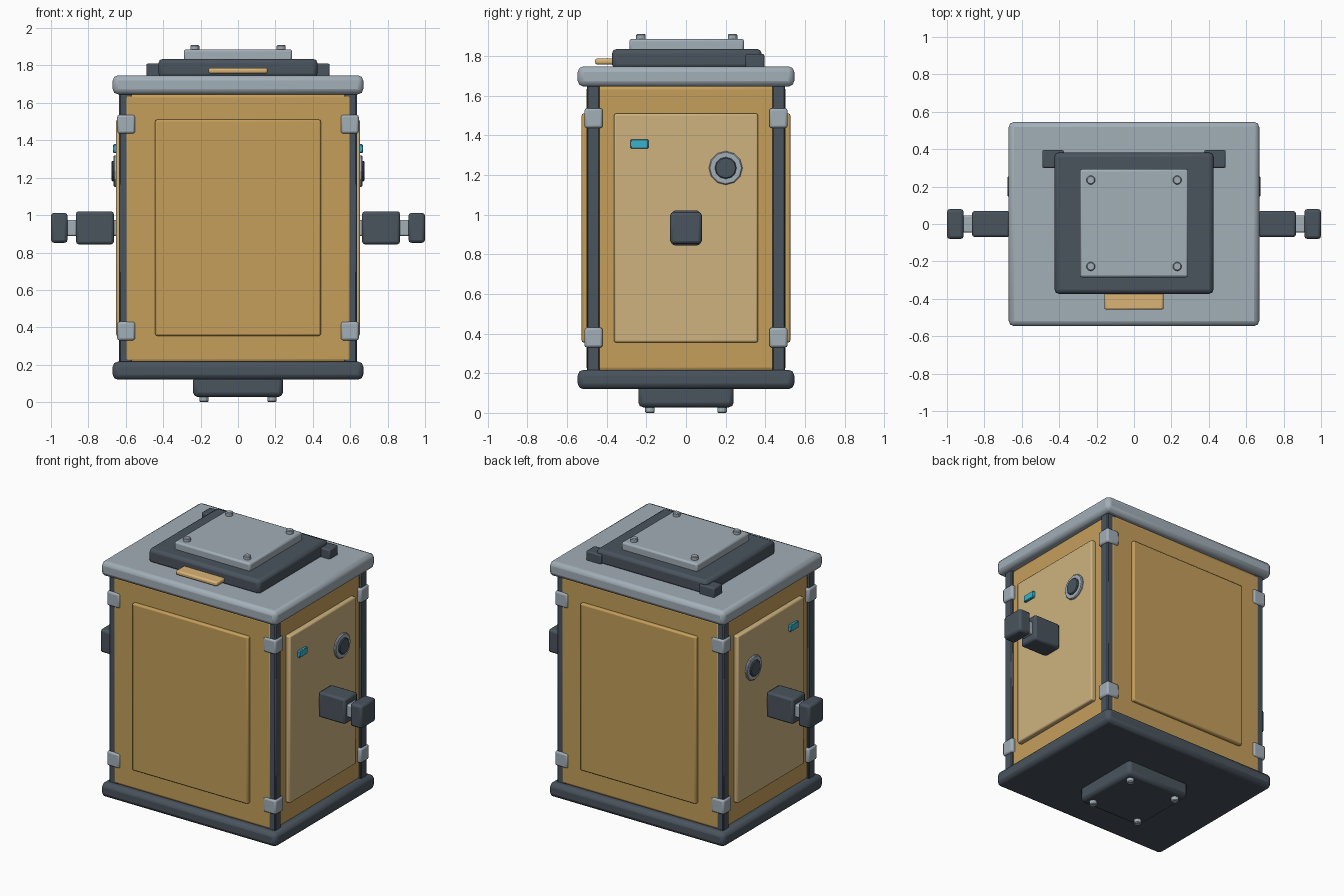
import bpy
from math import radians

if "Cube" in bpy.data.objects:
    bpy.data.objects.remove(bpy.data.objects["Cube"], do_unlink=True)


def material(name, r, g, b):
    m = bpy.data.materials.new(name)
    m.use_nodes = True
    m.diffuse_color = (r, g, b, 1)
    m.node_tree.nodes["Principled BSDF"].inputs["Base Color"].default_value = (r, g, b, 1)
    return m


TAN = material("tan", 0.56, 0.345, 0.105)
SAND = material("sand", 0.62, 0.45, 0.21)
GOLD = material("light_gold", 0.71, 0.46, 0.18)
STEEL = material("steel", 0.36, 0.425, 0.475)
SLATE = material("slate", 0.067, 0.087, 0.11)
CYAN = material("cyan", 0.04, 0.45, 0.61)


def finish(ob, name, mat, bevel, segments):
    ob.name = name
    ob.data.materials.append(mat)
    if bevel:
        mod = ob.modifiers.new("Bevel", 'BEVEL')
        mod.width = bevel
        mod.segments = segments
        mod.limit_method = 'ANGLE'
    bpy.ops.object.shade_smooth_by_angle(angle=radians(25))
    return ob


def box(name, x, y, z, mat, bevel=0.01, segments=2):
    """Box from (low, high) ranges on each axis."""
    spans = (x, y, z)
    bpy.ops.mesh.primitive_cube_add(size=1, location=[sum(s) / 2 for s in spans])
    ob = bpy.context.object
    ob.scale = [s[1] - s[0] for s in spans]
    bpy.ops.object.transform_apply(location=False, rotation=False, scale=True)
    return finish(ob, name, mat, bevel, segments)


def span(half, mid=0):
    return (mid - half, mid + half)


def side(s, a, b):
    return tuple(sorted((s * a, s * b)))


def disc(name, loc, radius, depth, mat, sides=12, along_x=False, bevel=0.005):
    rot = (0, radians(90), 0) if along_x else (0, 0, 0)
    bpy.ops.mesh.primitive_cylinder_add(vertices=sides, radius=radius, depth=depth,
                                        location=loc, rotation=rot)
    return finish(bpy.context.object, name, mat, bevel, 1)


# Main case, base and lid
box("body", span(0.62), span(0.502), (0.2, 1.66), TAN, 0.03)
box("base_plate", span(0.67), span(0.546), (0.12, 0.217), SLATE, 0.028)
box("lid", span(0.67), span(0.546), (1.646, 1.747), STEEL, 0.028)

# Corner posts and clamps
for sx, x_name in ((-1, "right"), (1, "left")):
    for sy, y_name in ((-1, "front"), (1, "back")):
        corner = f"{y_name}_{x_name}"
        box("post_" + corner, side(sx, 0.565, 0.635), side(sy, 0.435, 0.5),
            (0.2, 1.66), SLATE, 0.006, 1)
        for z, level in ((0.38, "lower"), (1.486, "upper")):
            box(f"{level}_clamp_{corner}", side(sx, 0.55, 0.646), side(sy, 0.42, 0.512),
                span(0.05, z), STEEL, 0.012)

# Raised panels on the front and back
for sy, y_name in ((-1, "front"), (1, "back")):
    box(y_name + "_panel", span(0.443), side(sy, 0.48, 0.526), (0.355, 1.51), TAN, 0.01)

# Side panels with handle, dial and indicator
for s, name in ((-1, "right"), (1, "left")):
    box(name + "_panel", side(s, 0.6, 0.652), span(0.363), (0.355, 1.51), SAND, 0.01)
    box(name + "_indicator", side(s, 0.64, 0.668), span(0.045, -0.235),
        span(0.023, 1.356), CYAN, 0.004, 1)
    disc(name + "_dial_ring", (s * 0.648, 0.2, 1.235), 0.085, 0.034, STEEL, 12, True)
    disc(name + "_dial_hub", (s * 0.655, 0.2, 1.235), 0.055, 0.042, SLATE, 12, True)
    box(name + "_handle_shaft", side(s, 0.63, 0.93), span(0.045), span(0.043, 0.932), STEEL, 0.008)
    box(name + "_handle_block", side(s, 0.664, 0.866), span(0.07), span(0.088, 0.932), SLATE, 0.014)
    box(name + "_handle_grip", side(s, 0.911, 1.0), span(0.08), span(0.08, 0.932), SLATE, 0.016)

# Top hatch with cover plate, hinges and pull tab
box("hatch", span(0.425), span(0.377, 0.004), (1.735, 1.835), SLATE, 0.022)
box("hatch_plate", span(0.29), span(0.289, 0.004), (1.82, 1.886), STEEL, 0.012)
box("hatch_tab", span(0.158), (-0.458, -0.34), (1.757, 1.787), GOLD, 0.01)
for s, name in ((-1, "right"), (1, "left")):
    box("hatch_hinge_" + name, side(s, 0.375, 0.49), (0.3, 0.395), (1.735, 1.81), SLATE, 0.008)

# Foot block under the base
box("foot_block", span(0.24), span(0.24), (0.028, 0.14), SLATE, 0.024)

# Bolts on the hatch plate and under the foot
for sx in (-1, 1):
    for sy in (-1, 1):
        disc("hatch_bolt", (sx * 0.231, sy * 0.231 + 0.004, 1.89), 0.024, 0.04, STEEL)
        disc("foot_bolt", (sx * 0.182, sy * 0.182, 0.02), 0.024, 0.04, STEEL)
